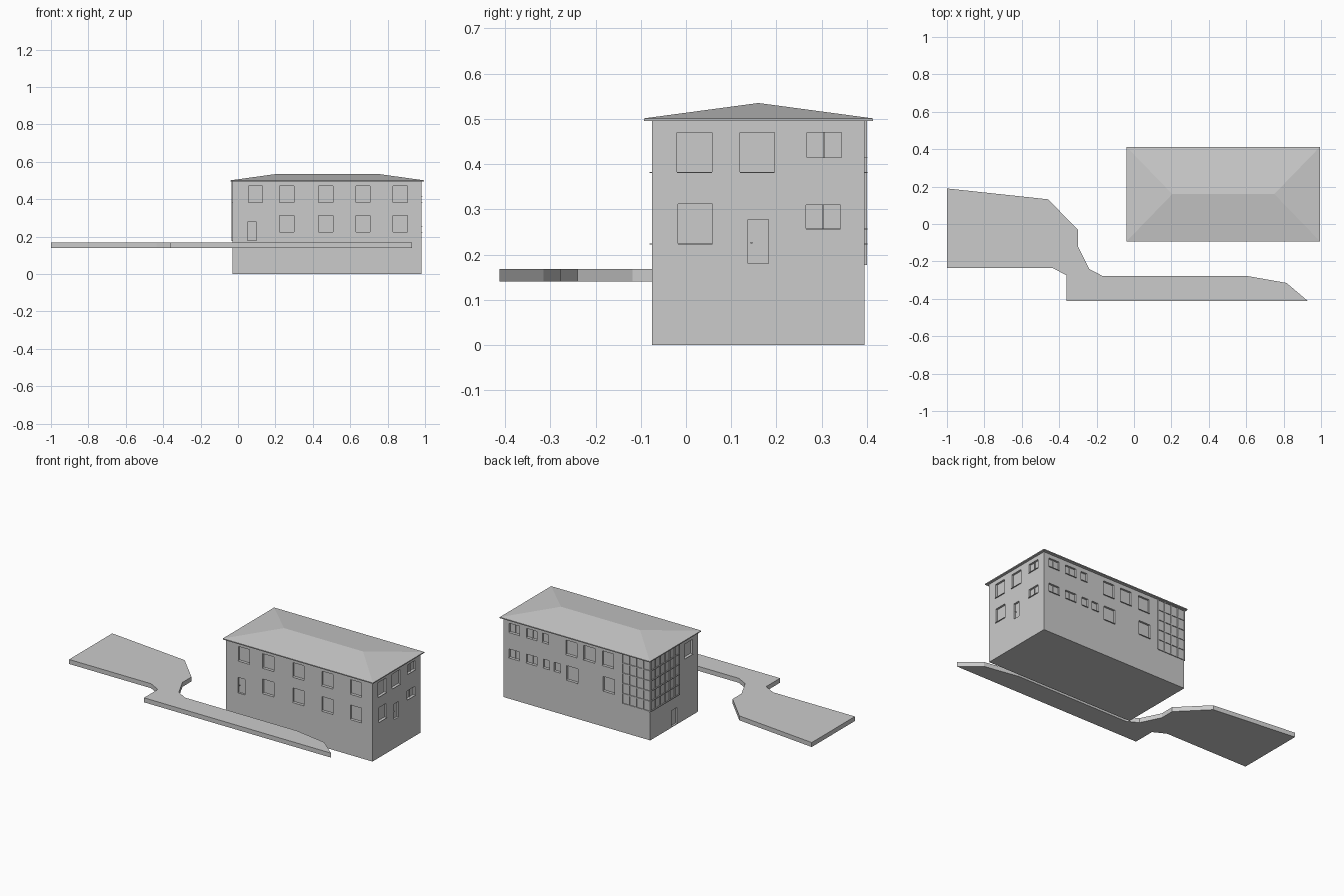
import bpy
import bmesh

if "Cube" in bpy.data.objects:
    bpy.data.objects.remove(bpy.data.objects["Cube"], do_unlink=True)

# One plain grey for everything
GREY = (0.6, 0.6, 0.6, 1)
grey = bpy.data.materials.new("light_grey")
grey.use_nodes = True
grey.diffuse_color = GREY
bsdf = next(n for n in grey.node_tree.nodes if n.type == "BSDF_PRINCIPLED")
bsdf.inputs["Base Color"].default_value = GREY
bsdf.inputs["Roughness"].default_value = 0.8

X0, X1, Y0, Y1 = -0.03, 0.98, -0.075, 0.395
FLOOR_Z, EAVE_Z, RIDGE_Z = 0.18, 0.495, 0.535


def make_object(name, bm):
    bmesh.ops.recalc_face_normals(bm, faces=bm.faces)
    mesh = bpy.data.meshes.new(name)
    bm.to_mesh(mesh)
    bm.free()
    mesh.materials.append(grey)
    obj = bpy.data.objects.new(name, mesh)
    bpy.context.collection.objects.link(obj)
    return obj


def add_box(bm, xs, ys, zs):
    verts = bmesh.ops.create_cube(bm, size=1)["verts"]
    for v in verts:
        v.co = [s[0] if c < 0 else s[1] for c, s in zip(v.co, (xs, ys, zs))]


def boxes(name, items):
    bm = bmesh.new()
    for item in items:
        add_box(bm, *item)
    return make_object(name, bm)


def on_wall(side, us, zs, depth):
    """Box on a wall; depth is a range measured outward from its surface."""
    a, b = depth
    if side == "front":
        return us, (Y0 - b, Y0 - a), zs
    if side == "back":
        return us, (Y1 + a, Y1 + b), zs
    if side == "right":
        return (X1 + a, X1 + b), us, zs
    return (X0 - b, X0 - a), us, zs


# Opening heights: tall and short windows on both floors, raised doors
UP, LOW = (0.38, 0.47), (0.222, 0.312)
UP_SHORT, LOW_SHORT = (0.413, 0.47), (0.255, 0.31)
DOOR = (FLOOR_Z, 0.277)

windows = [("front", u, 0.077, UP) for u in (0.055, 0.223, 0.43, 0.63, 0.828)]
windows += [("front", u, 0.077, LOW) for u in (0.223, 0.43, 0.63, 0.828)]
windows += [("right", u, 0.077, UP) for u in (-0.02, 0.119)]
windows += [("right", -0.018, 0.077, LOW), ("left", -0.02, 0.08, UP),
            ("right", 0.267, 0.077, UP_SHORT), ("right", 0.265, 0.077, LOW_SHORT)]
windows += [("back", u, 0.077, UP) for u in (0.222, 0.352, 0.475)]
windows += [("back", u, 0.077, LOW) for u in (0.217, 0.469)]
for rows in (UP_SHORT, LOW_SHORT):
    windows += [("back", u, 0.073, rows) for u in (0.75, 0.87)]
windows += [("back", 0.67, 0.043, UP_SHORT), ("back", 0.664, 0.043, LOW_SHORT),
            ("back", 0.59, 0.043, LOW_SHORT)]
doors = [("front", 0.052, 0.048, DOOR), ("right", 0.137, 0.045, DOOR),
         ("left", 0.13, 0.055, (0.004, 0.105))]

# Walls with recessed windows and doors
walls = boxes("walls", [((X0, X1), (Y0, Y1), (0, EAVE_Z + 0.002))])
cutter = boxes("opening_cutter", [on_wall(s, (u, u + w), z, (-0.012, 0.02))
                                  for s, u, w, z in windows + doors])
cutter.hide_render = True
cut = walls.modifiers.new("openings", "BOOLEAN")
cut.operation, cut.solver, cut.object = "DIFFERENCE", "EXACT", cutter
bpy.context.view_layer.objects.active = walls
bpy.ops.object.modifier_apply(modifier=cut.name)
bpy.data.objects.remove(cutter, do_unlink=True)

# Window sills and the central bars of wide short windows
boxes("window_sills", [on_wall(s, (u, u + w), (z[0], z[0] + 0.002), (-0.012, 0.006))
                       for s, u, w, z in windows])
boxes("window_bars", [on_wall(s, (u + w / 2 - 0.002, u + w / 2 + 0.002), z, (-0.012, -0.007))
                      for s, u, w, z in windows if z[1] - z[0] < 0.07 and w > 0.05])

# Door knobs
boxes("door_knobs", [on_wall("right", (0.143, 0.147), (0.224, 0.228), (-0.012, -0.004)),
                     on_wall("front", (0.057, 0.061), (0.224, 0.228), (-0.012, -0.004))])


# Corner glazing: a grid of bars on two walls
def glazing_grid(side, start, end, columns, rows):
    bars = []
    t, out = 0.003, (-0.002, 0.005)
    for i in range(columns + 1):
        u = start + (end - start) * i / columns
        bars.append(on_wall(side, (u - t, u + t), (FLOOR_Z, EAVE_Z), out))
    for i in range(rows + 1):
        z = FLOOR_Z + (EAVE_Z - FLOOR_Z) * i / rows
        bars.append(on_wall(side, (start, end), (z - t, z + t), out))
    return bars


boxes("corner_glazing", glazing_grid("back", X0, 0.16, 4, 5)
      + glazing_grid("left", 0.11, Y1, 6, 5))

# Hipped roof with a thin eaves edge
bm = bmesh.new()
ex, ey, ym = (-0.04, 0.995), (-0.093, 0.413), 0.16
corners = [(ex[0], ey[0]), (ex[1], ey[0]), (ex[1], ey[1]), (ex[0], ey[1])]
low = [bm.verts.new((x, y, EAVE_Z)) for x, y in corners]
top = [bm.verts.new((x, y, EAVE_Z + 0.006)) for x, y in corners]
west, east = (bm.verts.new((x, ym, RIDGE_Z)) for x in (0.205, 0.75))
bm.faces.new(low)
for i in range(4):
    j = (i + 1) % 4
    bm.faces.new((low[i], low[j], top[j], top[i]))
bm.faces.new((top[0], top[1], east, west))
bm.faces.new((top[1], top[2], east))
bm.faces.new((top[2], top[3], west, east))
bm.faces.new((top[3], top[0], west))
make_object("hipped_roof", bm)

# Raised driveway slab
outline = [(-1, 0.19), (-1, -0.235), (-0.435, -0.235), (-0.36, -0.275), (-0.36, -0.412),
           (0.93, -0.412), (0.815, -0.315), (0.6, -0.277), (-0.17, -0.277),
           (-0.24, -0.24), (-0.3, -0.118), (-0.3, -0.03), (-0.46, 0.132)]
bm = bmesh.new()
base = bm.faces.new([bm.verts.new((x, y, 0.14)) for x, y in outline])
raised = bmesh.ops.extrude_face_region(bm, geom=[base], use_keep_orig=True)["geom"]
for v in raised:
    if isinstance(v, bmesh.types.BMVert):
        v.co.z = 0.168
make_object("driveway_slab", bm)
